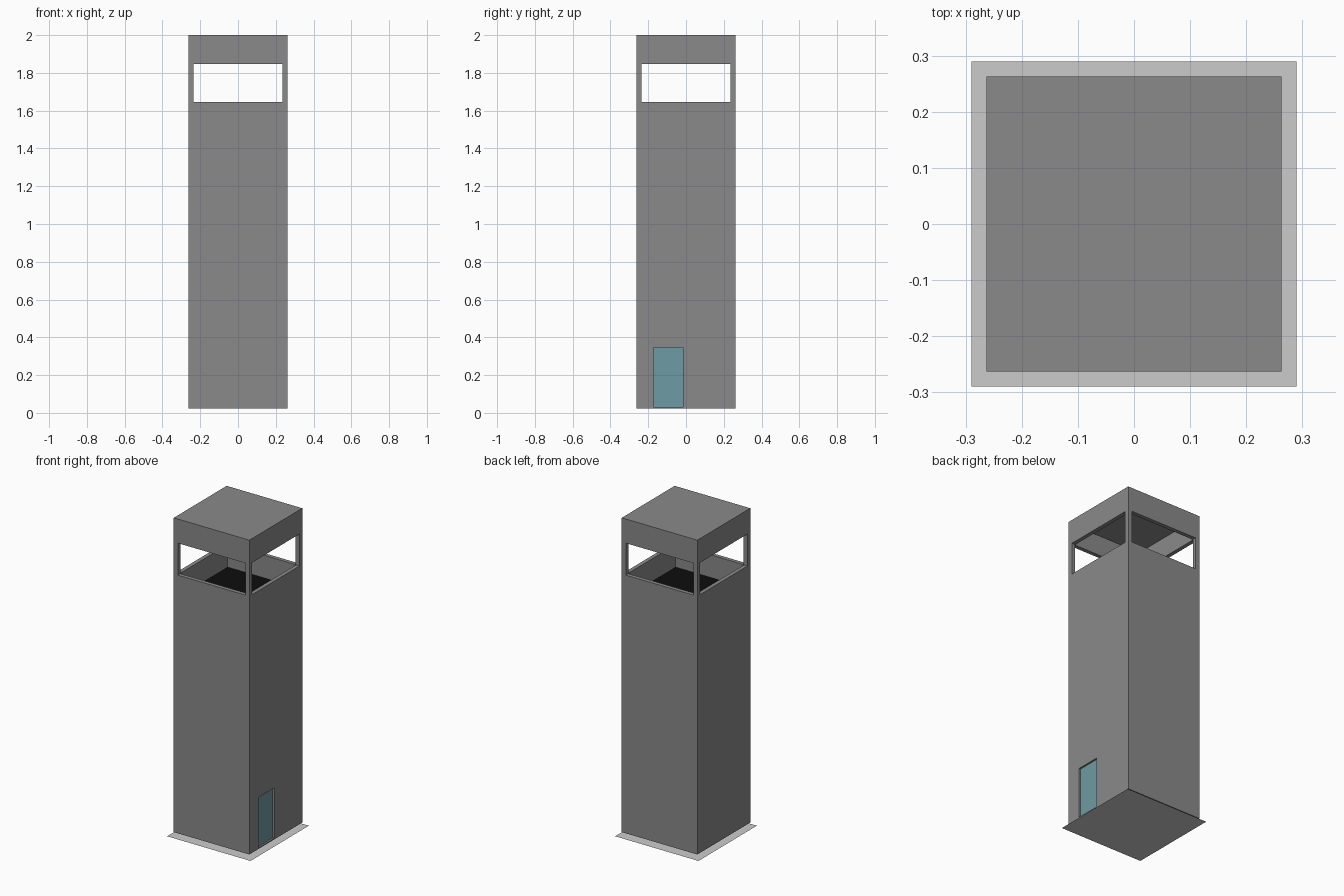
import bpy

if "Cube" in bpy.data.objects:
    bpy.data.objects.remove(bpy.data.objects["Cube"])


def material(name, rgb):
    m = bpy.data.materials.new(name)
    m.diffuse_color = (*rgb, 1)
    m.use_nodes = True
    m.node_tree.nodes["Principled BSDF"].inputs["Base Color"].default_value = m.diffuse_color
    return m


def box(name, lo, hi, mat=None):
    centre = [(a + b) / 2 for a, b in zip(lo, hi)]
    bpy.ops.mesh.primitive_cube_add(size=1, location=centre)
    ob = bpy.context.object
    ob.name = name
    ob.scale = [b - a for a, b in zip(lo, hi)]
    bpy.ops.object.transform_apply(location=False, rotation=False, scale=True)
    if mat:
        ob.data.materials.append(mat)
    return ob


def carve(target, name, lo, hi):
    cutter = box(name, lo, hi, target.data.materials[0])
    cutter.hide_render = True
    mod = target.modifiers.new(name, 'BOOLEAN')
    mod.operation = 'DIFFERENCE'
    mod.solver = 'EXACT'
    mod.object = cutter
    bpy.context.view_layer.objects.active = target
    bpy.ops.object.modifier_apply(modifier=mod.name)
    bpy.data.objects.remove(cutter)


R = 0.263        # tower half width
ROOM = 0.238     # lookout room half width
WIN = 0.235      # window half width
FLOOR = 1.505    # lookout floor height

stone = material("stone", (0.253, 0.253, 0.253))
dark = material("dark_floor", (0.004, 0.004, 0.004))
teal = material("teal_door", (0.159, 0.328, 0.371))

# Thin ground sheet under the tower
bpy.ops.mesh.primitive_plane_add(size=0.58, location=(0, 0, 0))
bpy.context.object.name = "base_plate"

# Tower with hollow lookout room, window openings on all sides and a doorway
tower = box("tower", (-R, -R, 0.023), (R, R, 2.0), stone)
carve(tower, "room", (-ROOM, -ROOM, FLOOR - 0.01), (ROOM, ROOM, 1.974))
carve(tower, "windows_x", (-0.4, -WIN, 1.647), (0.4, WIN, 1.848))
carve(tower, "windows_y", (-WIN, -0.4, 1.647), (WIN, 0.4, 1.848))
carve(tower, "doorway", (R - 0.016, -0.173, 0.03), (0.4, -0.015, 0.347))

# Dark floor of the lookout room
box("lookout_floor", (-ROOM, -ROOM, FLOOR - 0.01), (ROOM, ROOM, FLOOR), dark)

# Recessed door
box("door", (R - 0.016, -0.173, 0.03), (R - 0.011, -0.015, 0.347), teal)
